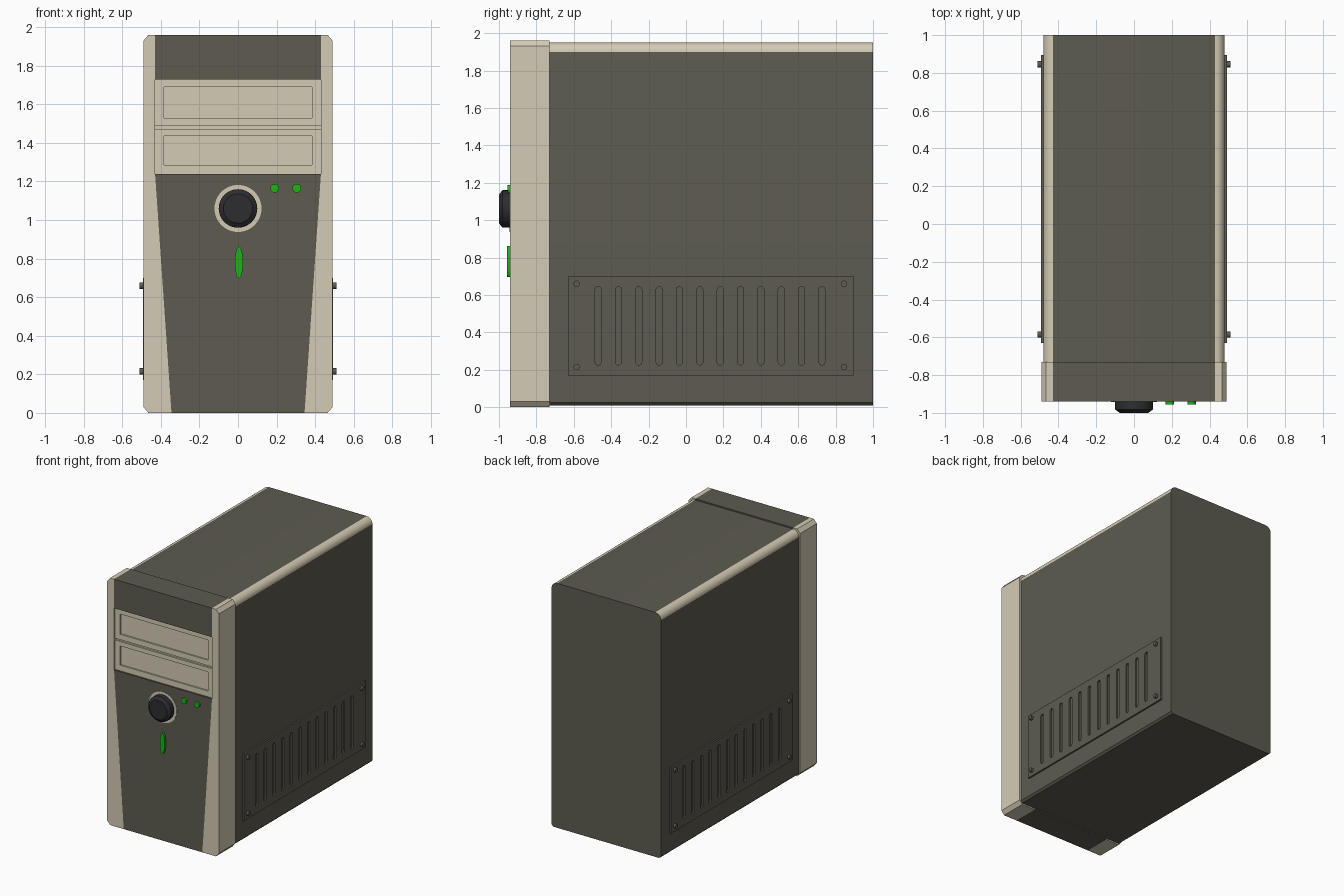
import bpy, bmesh, math
from mathutils import Vector

if "Cube" in bpy.data.objects:
    bpy.data.objects.remove(bpy.data.objects["Cube"])


def material(name, rgb):
    m = bpy.data.materials.new(name)
    m.diffuse_color = (*rgb, 1)
    m.use_nodes = True
    m.node_tree.nodes["Principled BSDF"].inputs["Base Color"].default_value = m.diffuse_color
    return m


DARK = material("dark_grey", (0.109, 0.105, 0.080))
BEIGE = material("beige", (0.66, 0.60, 0.46))
GREEN = material("green", (0.013, 0.45, 0.01))
BLACK = material("black", (0.027, 0.027, 0.03))

FRONT = lambda u, v, d: Vector((u, d, v))   # profile in x,z, depth along y
SIDE = lambda u, v, d: Vector((d, u, v))    # profile in y,z, depth along x


def extrude(name, loops, plane, start, end, mat):
    """Extrude an outline (further loops are holes) between two depths."""
    bm = bmesh.new()
    edges = []
    for loop in loops:
        vs = [bm.verts.new(plane(u, v, start)) for u, v in loop]
        if len(loops) == 1:
            bm.faces.new(vs)
        else:
            edges += [bm.edges.new((vs[i - 1], vs[i])) for i in range(len(vs))]
    if edges:
        bmesh.ops.triangle_fill(bm, edges=edges, use_beauty=True)
    new = bmesh.ops.extrude_face_region(bm, geom=bm.faces[:], use_keep_orig=True)["geom"]
    bmesh.ops.translate(bm, vec=plane(0, 0, end - start),
                        verts=[g for g in new if isinstance(g, bmesh.types.BMVert)])
    bmesh.ops.recalc_face_normals(bm, faces=bm.faces[:])
    me = bpy.data.meshes.new(name)
    bm.to_mesh(me)
    bm.free()
    me.materials.append(mat)
    ob = bpy.data.objects.new(name, me)
    bpy.context.collection.objects.link(ob)
    return ob


def rect(u0, u1, v0, v1):
    return [(u0, v0), (u1, v0), (u1, v1), (u0, v1)]


def ellipse(u, v, ru, rv, n=24):
    return [(u + ru * math.cos(2 * math.pi * i / n), v + rv * math.sin(2 * math.pi * i / n))
            for i in range(n)]


def slot(u, v0, v1, r, n=5):
    arc = [math.pi * i / n for i in range(n + 1)]
    return ([(u + r * math.cos(a), v1 - r + r * math.sin(a)) for a in arc] +
            [(u - r * math.cos(a), v0 + r - r * math.sin(a)) for a in arc])


def smooth(ob):
    bpy.ops.object.select_all(action='DESELECT')
    ob.select_set(True)
    bpy.context.view_layer.objects.active = ob
    bpy.ops.object.shade_smooth_by_angle(angle=math.radians(35))


# Case body with rounded beige top edges
arc = [math.pi / 2 * i / 6 for i in range(7)]
half = [(0.465, 0.01), (0.48, 0.025)] + [
    (0.43 + 0.05 * math.cos(a), 1.90 + 0.05 * math.sin(a)) for a in arc]
body = extrude("case_body", [half + [(-x, z) for x, z in reversed(half)]],
               FRONT, -0.73, 1.0, DARK)
body.data.materials.append(BEIGE)
for p in body.data.polygons:
    if abs(p.normal.y) < 0.5 and abs(p.center.x) > 0.431 and p.center.z > 1.9:
        p.material_index = 1
smooth(body)

# Front bezel: dark centre panels and beige tapered sides
extrude("bezel_top_panel", [rect(-0.43, 0.43, 1.73, 1.96)], FRONT, -0.94, -0.73, DARK)
extrude("bezel_lower_panel", [[(-0.345, 0), (0.345, 0), (0.43, 1.24), (-0.43, 1.24)]],
        FRONT, -0.94, -0.73, DARK)
side = [(0.43, 1.96), (0.465, 1.96), (0.49, 1.93), (0.49, 0.03),
        (0.465, 0), (0.345, 0), (0.43, 1.24)]
for s, label in ((1, "right"), (-1, "left")):
    extrude("bezel_side_" + label, [[(s * x, z) for x, z in side]],
            FRONT, -0.94, -0.73, BEIGE)

# Drive bays: backing with two recessed covers
extrude("drive_bay_back", [rect(-0.43, 0.43, 1.24, 1.73)], FRONT, -0.915, -0.73, BEIGE)
for i, (z0, z1, h0, h1) in enumerate(((1.24, 1.472, 1.285, 1.437),
                                      (1.487, 1.73, 1.53, 1.69))):
    extrude(f"drive_cover_{i + 1}", [rect(-0.43, 0.43, z0, z1), rect(-0.385, 0.385, h0, h1)],
            FRONT, -0.927, -0.91, BEIGE)

# Power button and its ring
ring = extrude("button_ring", [ellipse(0, 1.06, 0.122, 0.122, 40),
                               ellipse(0, 1.06, 0.098, 0.098, 40)],
               FRONT, -0.943, -0.93, BEIGE)
smooth(ring)
button = extrude("power_button", [ellipse(0, 1.06, 0.1, 0.1, 40)], FRONT, -1.0, -0.93, BLACK)
for v in button.data.vertices:
    if v.co.y < -0.99:
        v.co.x *= 0.76
        v.co.z = 1.06 + (v.co.z - 1.06) * 0.76
bm = bmesh.new()
bm.from_mesh(button.data)
rim = bmesh.ops.bisect_plane(bm, geom=bm.verts[:] + bm.edges[:] + bm.faces[:],
                             plane_co=(0, -0.982, 0), plane_no=(0, 1, 0))["geom_cut"]
for v in rim:
    if isinstance(v, bmesh.types.BMVert):
        d = Vector((v.co.x, v.co.z - 1.06)).normalized() * 0.1
        v.co.x, v.co.z = d.x, 1.06 + d.y
bm.to_mesh(button.data)
bm.free()
smooth(button)

# Indicator lights
for i, x in enumerate((0.19, 0.305)):
    smooth(extrude(f"indicator_light_{i + 1}", [ellipse(x, 1.165, 0.023, 0.023)],
                   FRONT, -0.955, -0.93, GREEN))
smooth(extrude("oval_light", [ellipse(0.005, 0.78, 0.021, 0.083, 32)],
               FRONT, -0.957, -0.93, GREEN))

# Side vent plates with slots and screws
slots = [slot(-0.47 + i * 0.1088, 0.225, 0.645, 0.016) for i in range(12)]
for s, label in ((1, "right"), (-1, "left")):
    extrude("vent_plate_" + label, [rect(-0.63, 0.895, 0.17, 0.70)] + slots,
            SIDE, s * 0.475, s * 0.493, DARK)
    for i, (y, z) in enumerate(((-0.585, 0.215), (-0.585, 0.66), (0.845, 0.215), (0.845, 0.66))):
        smooth(extrude(f"vent_screw_{label}_{i + 1}", [ellipse(y, z, 0.017, 0.017, 16)],
                       SIDE, s * 0.485, s * 0.51, DARK))
